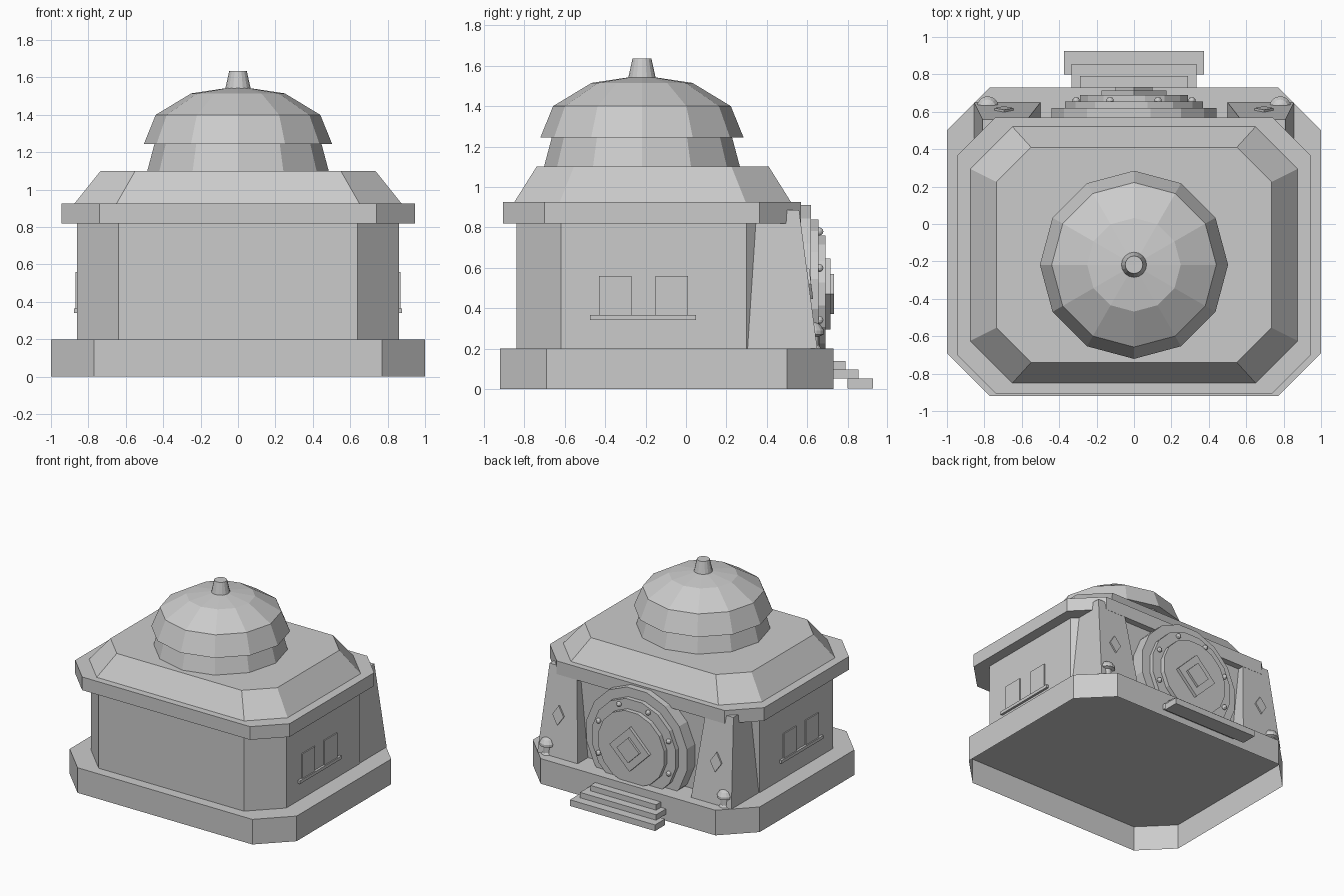
import bpy, bmesh, math
from mathutils import Matrix, Vector

cube = bpy.data.objects.get("Cube")
if cube:
    bpy.data.objects.remove(cube, do_unlink=True)

stone = bpy.data.materials.new("grey_stone")
stone.use_nodes = True
GREY = (0.6, 0.6, 0.6, 1)
stone.diffuse_color = GREY
stone.node_tree.nodes["Principled BSDF"].inputs["Base Color"].default_value = GREY


def finish(name, bm):
    bmesh.ops.recalc_face_normals(bm, faces=bm.faces)
    mesh = bpy.data.meshes.new(name)
    bm.to_mesh(mesh)
    bm.free()
    mesh.materials.append(stone)
    obj = bpy.data.objects.new(name, mesh)
    bpy.context.collection.objects.link(obj)
    return obj


def loft(name, rings, bottom=True):
    """Skin a stack of matching point rings and cap the ends."""
    bm = bmesh.new()
    loops = [[bm.verts.new(p) for p in ring] for ring in rings]
    n = len(loops[0])
    for a, b in zip(loops, loops[1:]):
        for i in range(n):
            j = (i + 1) % n
            bm.faces.new((a[i], a[j], b[j], b[i]))
    bm.faces.new(loops[-1])
    if bottom:
        bm.faces.new(loops[0])
    obj = finish(name, bm)
    return obj


def octagon(x, y0, y1, c, z):
    return [(x - c, y0, z), (x, y0 + c, z), (x, y1 - c, z), (x - c, y1, z),
            (c - x, y1, z), (-x, y1 - c, z), (-x, y0 + c, z), (c - x, y0, z)]


def rect(x0, x1, y0, y1, z):
    return [(x0, y0, z), (x1, y0, z), (x1, y1, z), (x0, y1, z)]


def box(name, x0, x1, y0, y1, z0, z1):
    return loft(name, [rect(x0, x1, y0, y1, z) for z in (z0, z1)])


def turned(name, profile, sides, x=0, y=0):
    """Faceted upright turning from (radius, height) pairs."""
    step = math.tau / sides
    return loft(name, [[(x + r * math.cos(i * step), y + r * math.sin(i * step), z)
                        for i in range(sides)] for r, z in profile])


# Plinth (hollow underneath), walls, cornice and sloped roof
loft("plinth", [octagon(1, -0.92, 0.73, 0.23, z) for z in (0, 0.2)], bottom=False)
loft("walls", [octagon(0.86, -0.84, 0.52, 0.22, z) for z in (0.2, 0.82)])
loft("cornice", [octagon(0.945, -0.905, 0.57, 0.205, z) for z in (0.82, 0.925)])
loft("roof", [octagon(0.875, -0.85, 0.52, 0.225, 0.925),
              octagon(0.735, -0.74, 0.41, 0.185, 1.1)])

# Twelve-sided drum, overhanging dome and finial
DOME_Y = -0.218
turned("dome_drum", [(0.485, 1.1), (0.445, 1.25)], 12, y=DOME_Y)
turned("dome", [(0.503, 1.245), (0.44, 1.4), (0.25, 1.515), (0.05, 1.545)], 12, y=DOME_Y)
turned("finial", [(0.07, 1.53), (0.047, 1.635)], 16, y=DOME_Y)

# Stepped round door, cut off level with the plinth
DOOR_Z = 0.47


def door_disc(name, radius, y0, y1, sides=16, turn=0.5):
    step = math.tau / sides
    obj = loft(name, [[(radius * math.cos((i + turn) * step), y,
                        DOOR_Z + radius * math.sin((i + turn) * step))
                       for i in range(sides)] for y in (y0, y1)])
    bm = bmesh.new()
    bm.from_mesh(obj.data)
    cut = bmesh.ops.bisect_plane(bm, geom=bm.verts[:] + bm.edges[:] + bm.faces[:],
                                 plane_co=(0, 0, 0.2), plane_no=(0, 0, 1), clear_inner=True)
    edges = [e for e in cut["geom_cut"] if isinstance(e, bmesh.types.BMEdge)]
    if edges:
        bmesh.ops.contextual_create(bm, geom=edges)
    bm.to_mesh(obj.data)
    bm.free()


door_disc("door_outer_ring", 0.45, 0.5, 0.62)
door_disc("door_middle_ring", 0.375, 0.62, 0.655)
door_disc("door_inner_disc", 0.295, 0.655, 0.69)
door_disc("door_diamond", 0.175, 0.69, 0.715, 4, 0)
door_disc("door_diamond_centre", 0.1, 0.715, 0.732, 4, 0)

# Ring of door bolts
for i in range(8):
    a = (i + 0.5) * math.tau / 8
    bm = bmesh.new()
    spot = Vector((0.335 * math.cos(a), 0.66, DOOR_Z + 0.335 * math.sin(a)))
    bmesh.ops.create_uvsphere(bm, u_segments=10, v_segments=6, radius=0.02,
                              matrix=Matrix.Translation(spot))
    finish("door_bolt", bm)

# Door steps
box("lower_step", -0.375, 0.375, 0.8, 0.925, 0.003, 0.052)
box("middle_step", -0.335, 0.335, 0.73, 0.855, 0.052, 0.095)
box("upper_step", -0.29, 0.29, 0.73, 0.79, 0.095, 0.138)

for side, s in (("left", 1), ("right", -1)):
    # Tapered corner pylon
    low, high = (0.3, 0.65, 0.2), (0.35, 0.56, 0.885)
    loft(side + "_pylon", [rect(s * 0.5, s * 0.855, *low), rect(s * 0.57, s * 0.81, *high)])

    # Diamond on the sloped pylon front
    slope = (high[1] - low[1]) / (high[2] - low[2])
    outline = [(0.05, 0), (0, 0.075), (-0.05, 0), (0, -0.075)]
    rings = []
    for lift in (-0.01, 0.012):
        rings.append([(s * 0.695 + dx, low[1] + slope * (0.32 + dz) + lift, 0.52 + dz)
                      for dx, dz in outline])
    loft(side + "_pylon_diamond", rings)

    # Bollard lamp in front of the pylon
    turned(side + "_lamp", [(0.045, 0.2), (0.035, 0.215), (0.035, 0.26), (0.058, 0.27),
                            (0.058, 0.29), (0.04, 0.318), (0.015, 0.33)],
           16, s * 0.782, 0.625)

    # Twin windows and their sill
    inner, outer = s * 0.85, s * 0.869
    for y in (-0.43, -0.15):
        box(side + "_window", inner, outer, y, y + 0.16, 0.365, 0.56)
    box(side + "_window_sill", inner, s * 0.878, -0.475, 0.05, 0.34, 0.365)
